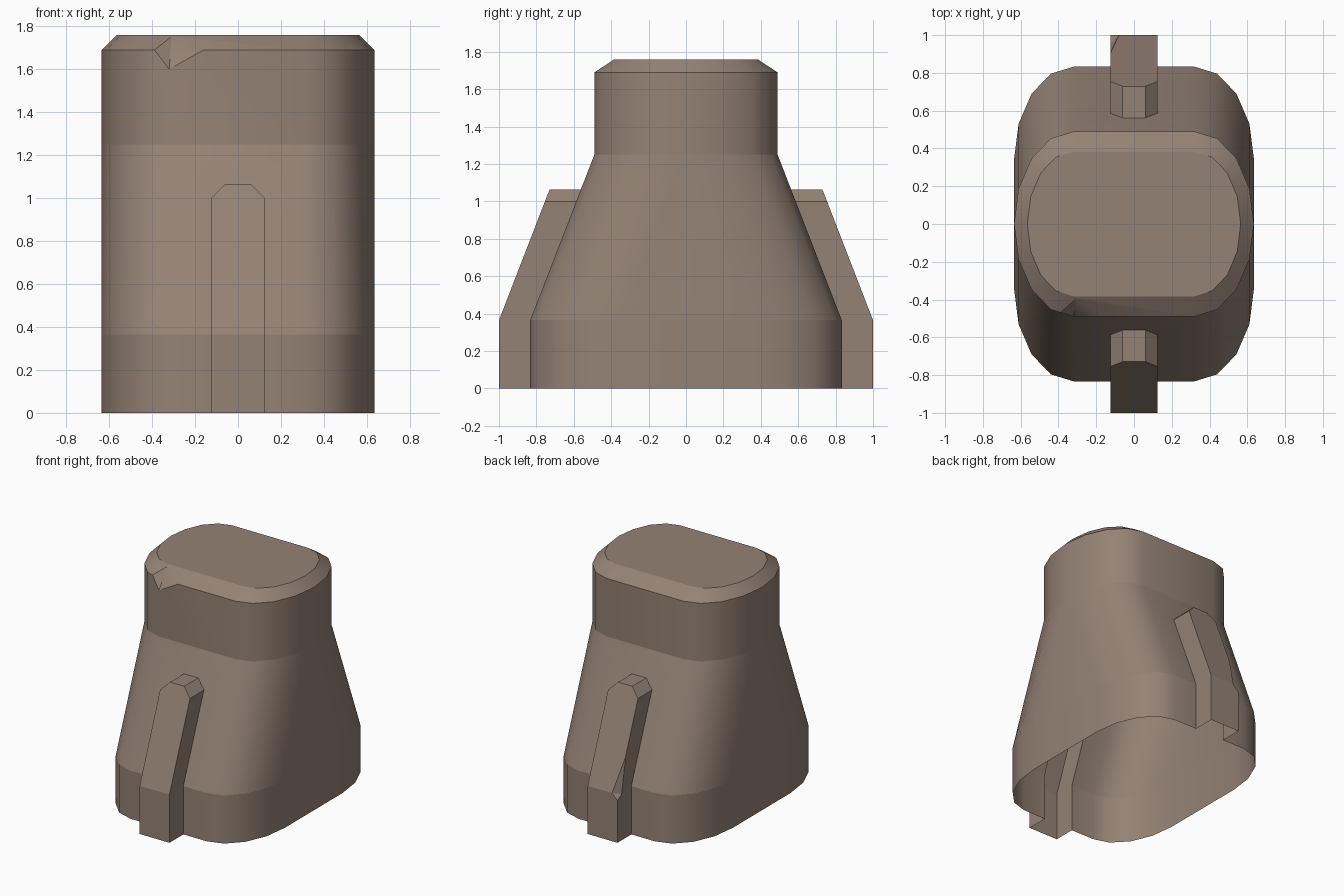
import bpy, bmesh, math
from mathutils import Vector

if "Cube" in bpy.data.objects:
    bpy.data.objects.remove(bpy.data.objects["Cube"])

stone = bpy.data.materials.new("warm_grey_brown")
stone.diffuse_color = (0.30, 0.225, 0.178, 1)
stone.use_nodes = True
stone.node_tree.nodes["Principled BSDF"].inputs["Base Color"].default_value = stone.diffuse_color


def make_object(name, bm):
    bmesh.ops.recalc_face_normals(bm, faces=bm.faces[:])
    mesh = bpy.data.meshes.new(name)
    bm.to_mesh(mesh)
    bm.free()
    mesh.materials.append(stone)
    ob = bpy.data.objects.new(name, mesh)
    bpy.context.collection.objects.link(ob)
    return ob


def ring(bm, z, rx, ry, spread):
    """Rounded outline: four quarter ellipses pushed apart in x and y."""
    verts = []
    for q in range(4):
        sx = 1 if q in (0, 3) else -1
        sy = 1 if q < 2 else -1
        for i in range(5):
            a = math.radians(q * 90 + i * 22.5)
            verts.append(bm.verts.new((sx * 0.32 + rx * math.cos(a),
                                       sy * spread + ry * math.sin(a), z)))
    return verts


# Body: wide foot, sloping shoulder, upright neck, chamfered top
bm = bmesh.new()
levels = [(-0.05, 0.315, 0.49, 0.343), (0.365, 0.315, 0.49, 0.343),
          (1.25, 0.315, 0.49, 0), (1.69, 0.315, 0.49, 0),
          (1.76, 0.245, 0.383, 0)]
rings = [ring(bm, *lv) for lv in levels]
for lo, hi in zip(rings, rings[1:]):
    for i in range(20):
        j = (i + 1) % 20
        bm.faces.new((lo[i], lo[j], hi[j], hi[i]))
bm.faces.new(rings[0][::-1])
bm.faces.new(rings[-1])
bmesh.ops.remove_doubles(bm, verts=bm.verts[:], dist=0.0005)
body = make_object("body", bm)


# Ribs on front and back, sloping with the shoulder
def rib(name, side):
    bm = bmesh.new()
    half = [(0.125, -0.06), (0.125, 0.365), (0.125, 1.0), (0.06, 1.065)]
    outer, inner = [], []
    for s in (-1, 1):
        for x, z in half:
            y = 1 - max(0, z - 0.365) * 0.387
            outer.append(bm.verts.new((s * x, side * y, z)))
            inner.append(bm.verts.new((s * x, side * 0.2, z)))
    for vs in (outer, inner):
        for i in range(3):
            bm.faces.new((vs[i], vs[i + 1], vs[i + 5], vs[i + 4]))
    loop = [0, 1, 2, 3, 7, 6, 5, 4]
    for a, b in zip(loop, loop[1:] + loop[:1]):
        bm.faces.new((outer[a], outer[b], inner[b], inner[a]))
    return make_object(name, bm)


# Chips: convex cutters
def chip(name, points):
    bm = bmesh.new()
    for p in points:
        bm.verts.new(p)
    bmesh.ops.convex_hull(bm, input=bm.verts[:])
    return make_object(name, bm)


ribs = [rib("front_rib", -1), rib("back_rib", 1)]
chips = [
    chip("top_chip_cutter", [(-0.41, -0.478, 1.69), (-0.16, -0.49, 1.69),
                             (-0.32, -0.49, 1.60), (-0.31, -0.40, 1.75),
                             (-0.31, -0.56, 1.75)]),
    chip("rib_chip_cutter", [(-0.125, 0.90, 0.62), (-0.08, 1.0, 0.365),
                             (-0.125, 1.0, 0.32), (-0.125, 0.95, 0.35),
                             (-0.16, 1.04, 0.40)]),
]
for tools, op in ((ribs, 'UNION'), (chips, 'DIFFERENCE')):
    for t in tools:
        m = body.modifiers.new(t.name, 'BOOLEAN')
        m.operation, m.object, m.solver = op, t, 'EXACT'

dg = bpy.context.evaluated_depsgraph_get()
bm = bmesh.new()
bm.from_mesh(body.evaluated_get(dg).to_mesh())
body.modifiers.clear()
for t in ribs + chips:
    bpy.data.objects.remove(t)

# Open the underside, then smooth the walls but keep rims and corners crisp
bmesh.ops.bisect_plane(bm, geom=bm.verts[:] + bm.edges[:] + bm.faces[:],
                       plane_co=(0, 0, 0), plane_no=(0, 0, -1), clear_outer=True)
for f in bm.faces:
    f.smooth = True
    f.material_index = 0
for e in bm.edges:
    a, b = e.verts
    level = abs(a.co.z - b.co.z) < 0.001
    e.smooth = not (level or e.calc_face_angle(3) > math.radians(31))
bm.to_mesh(body.data)
bm.free()
